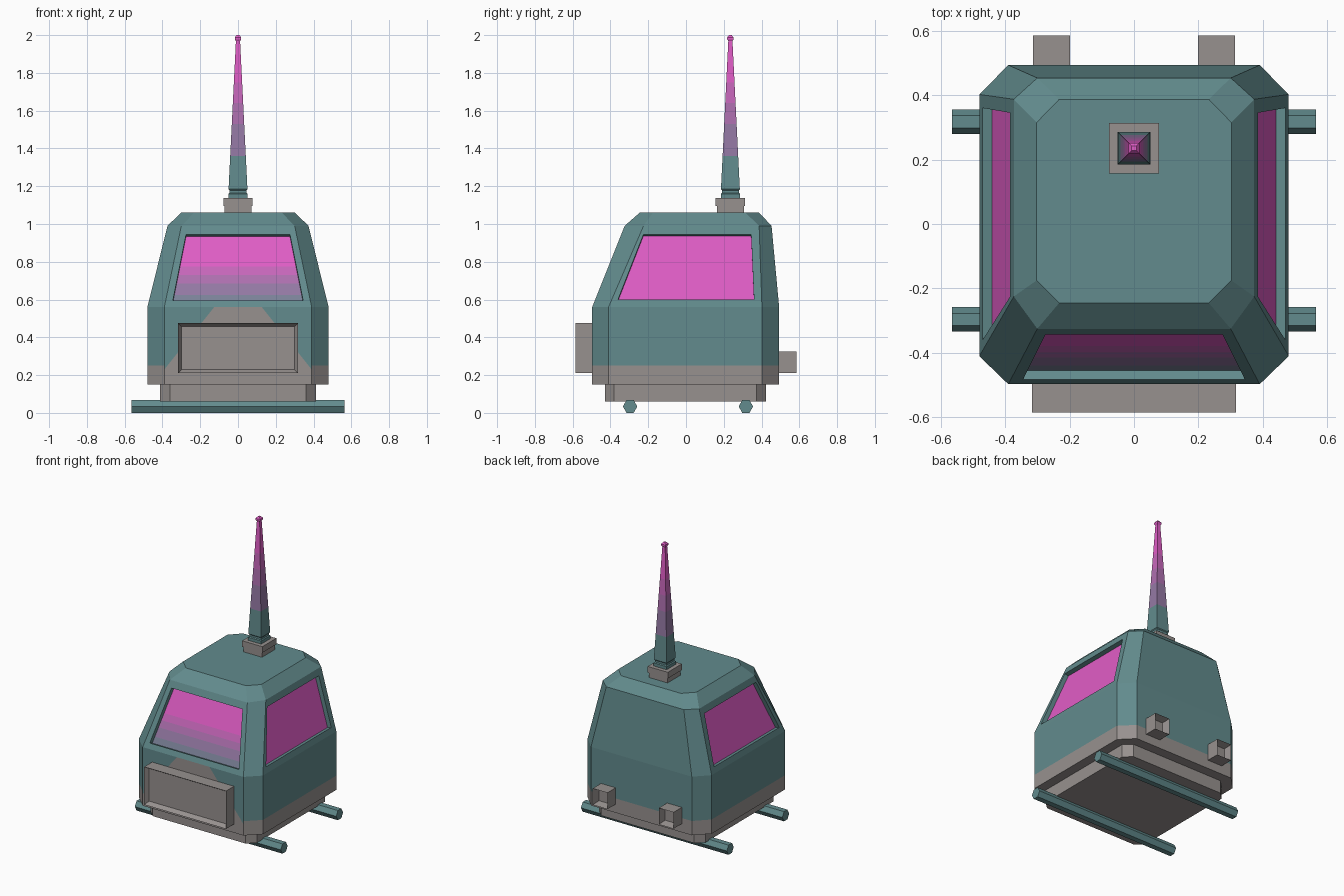
import bpy, bmesh, math
from mathutils import Vector, Matrix

if "Cube" in bpy.data.objects:
    bpy.data.objects.remove(bpy.data.objects["Cube"])

# Palette: teal, grey, pink and four steps blending teal to pink
def linear(c):
    return [(v / 255 / 12.92) if v < 10 else ((v / 255 + 0.055) / 1.055) ** 2.4 for v in c]

TEAL_RGB, GREY_RGB, PINK_RGB = (98, 139, 141), (151, 145, 143), (224, 93, 198)

def blend(t):
    return [a + (b - a) * t for a, b in zip(TEAL_RGB, PINK_RGB)]

TEAL, GREY, PINK, MIX20, MIX40, MIX60, MIX80 = range(7)
MATS = []
for name, rgb in [("teal", TEAL_RGB), ("warm grey", GREY_RGB), ("pink", PINK_RGB),
                  ("slate", blend(.2)), ("dusky purple", blend(.4)),
                  ("mauve", blend(.6)), ("deep pink", blend(.8))]:
    m = bpy.data.materials.new(name)
    m.diffuse_color = (*linear(rgb), 1)
    m.use_nodes = True
    m.node_tree.nodes["Principled BSDF"].inputs["Base Color"].default_value = m.diffuse_color
    MATS.append(m)


def finish(bm, name, mats):
    bmesh.ops.recalc_face_normals(bm, faces=bm.faces[:])
    me = bpy.data.meshes.new(name)
    bm.to_mesh(me)
    bm.free()
    for m in mats:
        me.materials.append(m)
    ob = bpy.data.objects.new(name, me)
    bpy.context.collection.objects.link(ob)
    return ob


def loft(bm, rings):
    """Skin closed rings of points, cap both ends, return faces[level][side]."""
    vs = [[bm.verts.new(p) for p in r] for r in rings]
    n = len(vs[0])
    out = [[bm.faces.new((a[i], a[(i + 1) % n], b[(i + 1) % n], b[i])) for i in range(n)]
           for a, b in zip(vs, vs[1:])]
    bm.faces.new(vs[0][::-1])
    bm.faces.new(vs[-1])
    return out


def octagon(z, x, cx, y0, cy0, cy1, y1):
    """Chamfered rectangle, starting with its front edge."""
    return [(-cx, y0, z), (cx, y0, z), (x, cy0, z), (x, cy1, z),
            (cx, y1, z), (-cx, y1, z), (-x, cy1, z), (-x, cy0, z)]


def window(bm, face, corners, depth=0.03):
    """Replace a face by a frame, a recess and a glass face."""
    face.normal_update()
    n = face.normal.copy()
    outer = list(face.verts)
    bm.faces.remove(face)
    rim = [bm.verts.new(c) for c in corners]
    deep = [bm.verts.new(Vector(c) - n * depth) for c in corners]
    for a, b in ((outer, rim), (rim, deep)):
        for i in range(4):
            j = (i + 1) % 4
            bm.faces.new((a[i], a[j], b[j], b[i]))
    bm.faces.new(deep).material_index = PINK


def cut(bm, faces, co, no):
    geom = set(faces)
    for f in faces:
        geom.update(f.edges)
        geom.update(f.verts)
    bmesh.ops.bisect_plane(bm, geom=list(geom), dist=1e-5, plane_co=co, plane_no=no)


# Cabin body with three recessed windows
bm = bmesh.new()
levels = loft(bm, [octagon(.15, .48, .39, -.497, -.41, .402, .493),
                   octagon(.56, .48, .39, -.497, -.41, .402, .493),
                   octagon(.99, .373, .30, -.325, -.225, .387, .453),
                   octagon(1.06, .302, .232, -.245, -.175, .315, .387)])
slope = lambda z, a, b: a + (b - a) * (z - .56) / .43
front = lambda x, z: (x, slope(z, -.497, -.325), z)
side = lambda s, y, z: (s * slope(z, .48, .373), y, z)
window(bm, levels[1][0], [front(-.345, .595), front(.345, .595), front(.275, .945), front(-.275, .945)])
window(bm, levels[1][2], [side(1, -.36, .6), side(1, .36, .6), side(1, .345, .945), side(1, -.225, .945)])
window(bm, levels[1][6], [side(-1, .36, .6), side(-1, -.36, .6), side(-1, -.225, .945), side(-1, .345, .945)])
bmesh.ops.recalc_face_normals(bm, faces=bm.faces[:])

# Grey skirt, rising toward the front panel
cut(bm, bm.faces[:], (0, 0, .25), (0, 0, 1))
is_low_front = lambda f: f.normal.y < -.99
for s in (-1, 1):
    cut(bm, [f for f in bm.faces if is_low_front(f)], (s * .39, 0, .23), (s * 1.25, 0, 1))
for f in bm.faces:
    c = f.calc_center_median()
    top = .23 + 1.25 * (.39 - abs(c.x)) if is_low_front(f) else .25
    if c.z < top and c.z < .5:
        f.material_index = GREY

# Colour fade on the windscreen
is_screen = lambda f: f.normal.y < -.5 and f.material_index == PINK
steps = [(.625, MIX20), (.685, MIX40), (.73, MIX60), (.775, MIX80), (9, PINK)]
for z, _ in steps[:-1]:
    cut(bm, [f for f in bm.faces if is_screen(f)], (0, 0, z), (0, 0, 1))
for f in [f for f in bm.faces if is_screen(f)]:
    z = f.calc_center_median().z
    f.material_index = next(m for top, m in steps if z < top)
finish(bm, "cabin_body", MATS)

# Floor plinth
bm = bmesh.new()
loft(bm, [octagon(z, .412, .36, -.43, -.38, .372, .423) for z in (.06, .152)])
finish(bm, "floor_plinth", [MATS[GREY]])


def recessed_box(name, lo, hi, facing, rim, depth):
    """Grey box with a sunken panel on its front (-1) or back (+1) face."""
    lo, hi = Vector(lo), Vector(hi)
    bm = bmesh.new()
    bmesh.ops.create_cube(bm, size=1, matrix=Matrix.Translation((lo + hi) / 2)
                          @ Matrix.Diagonal((*(hi - lo), 1)))
    bm.normal_update()
    f = next(f for f in bm.faces if f.normal.y * facing > .9)
    bmesh.ops.inset_individual(bm, faces=[f], thickness=rim)
    bmesh.ops.translate(bm, verts=f.verts[:], vec=(0, -facing * depth, 0))
    finish(bm, name, [MATS[GREY]])


# Front panel and rear sockets
recessed_box("front_panel", (-.317, -.585, .21), (.317, -.48, .475), -1, .026, .03)
for label, s in (("left", -1), ("right", 1)):
    recessed_box("rear_socket_" + label, (s * .256 - .057, .48, .21),
                 (s * .256 + .057, .585, .325), 1, .02, .05)

# Hexagonal skid bars
for label, y in (("front", -.296), ("rear", .317)):
    bm = bmesh.new()
    loft(bm, [[(x, y + .038 * math.cos(k * math.pi / 3), .034 + .039 * math.sin(k * math.pi / 3))
               for k in range(6)] for x in (-.565, .565)])
    finish(bm, "skid_bar_" + label, [MATS[TEAL]])


def square_tower(name, profile, mats, rule=None):
    bm = bmesh.new()
    loft(bm, [[(a * r, .235 + b * r, z) for a, b in ((-1, -1), (1, -1), (1, 1), (-1, 1))]
              for z, r in profile])
    for f in bm.faces:
        f.material_index = rule(f.calc_center_median().z) if rule else 0
    finish(bm, name, mats)


# Mast: stepped foot, tapered fading spike and small tip
square_tower("mast_foot", [(1.05, .072), (1.095, .072), (1.095, .078), (1.138, .078)], [MATS[GREY]])
fade = [(1.36, TEAL), (1.53, MIX40), (1.64, MIX60), (1.75, MIX80), (9, PINK)]
square_tower("mast_spike",
             [(1.13, .05), (1.16, .051), (1.165, .045), (1.178, .045), (1.184, .05)]
             + [(z, .05 - .039 * (z - 1.184) / .786) for z in (1.36, 1.53, 1.64, 1.75, 1.97)],
             MATS, lambda z: next(m for top, m in fade if z < top))
square_tower("mast_tip", [(1.966, .01), (1.978, .017), (1.988, .017), (2.0, .007)], [MATS[PINK]])
